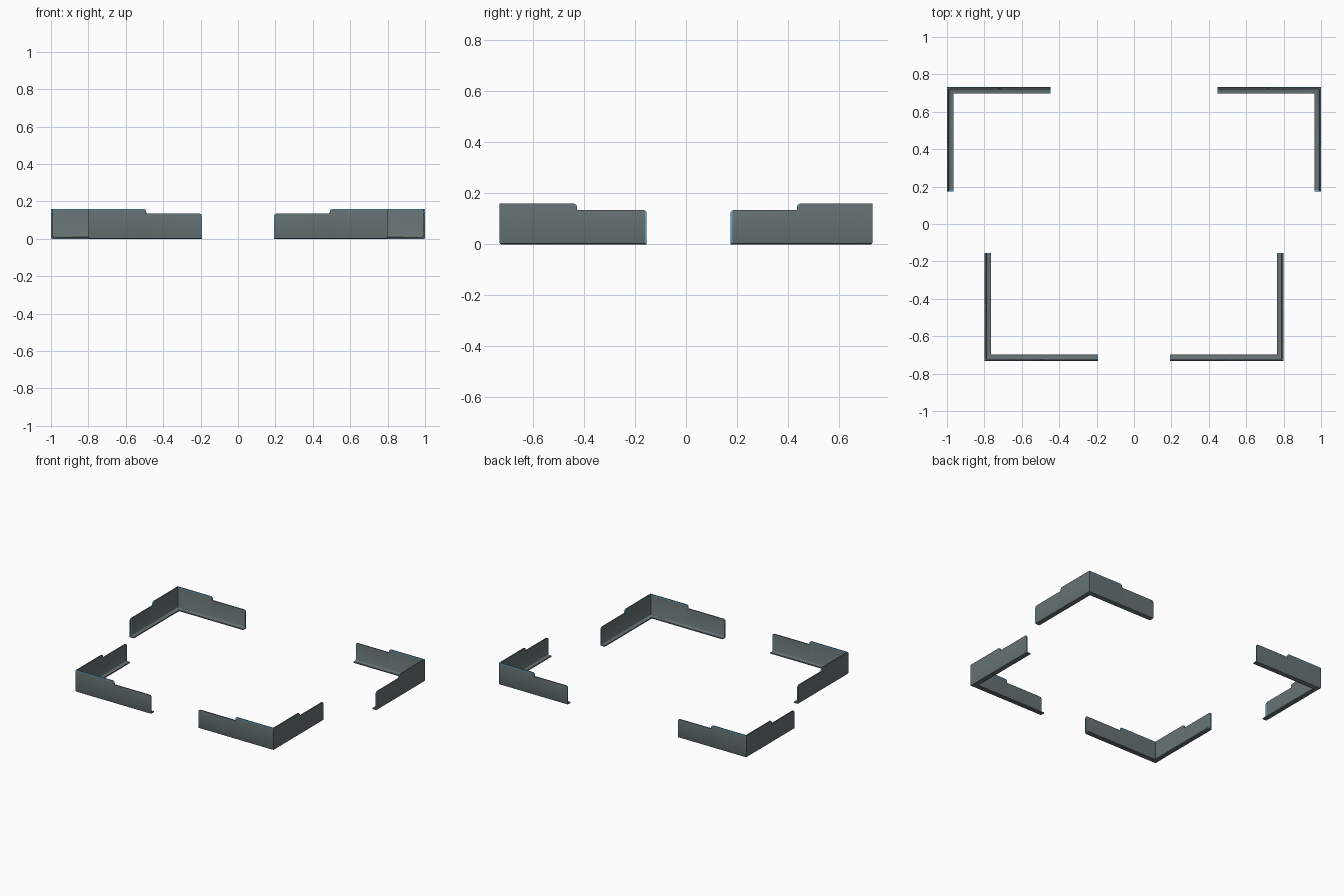
import bpy, bmesh

if "Cube" in bpy.data.objects:
    bpy.data.objects.remove(bpy.data.objects["Cube"])


def material(name, rgb):
    m = bpy.data.materials.new(name)
    m.diffuse_color = (*rgb, 1)
    m.use_nodes = True
    m.node_tree.nodes["Principled BSDF"].inputs["Base Color"].default_value = m.diffuse_color
    return m


STEEL = material("grey steel", (0.135, 0.17, 0.175))
BLUE = material("blue edge", (0.09, 0.40, 0.68))
HIGH, LOW = 0.16, 0.135


def section(h):
    # Thin upright wall with an inward foot: (depth from outer face, z)
    return [(0.007, 0), (0.035, 0), (0.035, 0.008), (0.016, 0.008),
            (0.012, 0.010), (0.010, 0.014), (0.010, h - 0.006), (0.009, h),
            (0.001, h), (0, h - 0.006), (0, 0.007), (0.002, 0.002)]


def arm_stations(step, length, tip):
    # Heights from the corner outward, with rounded shoulder and end
    return [(step - 0.012, HIGH), (step - 0.005, HIGH - 0.004),
            (step - 0.001, HIGH - 0.011), (step, LOW),
            (length - 0.013, LOW), (length - tip, LOW - 0.003),
            (length, LOW - 0.010)]


def bracket(name, cx, cy, sy, x_arm, y_arm):
    bm = bmesh.new()
    stations = [("x", t, h) for t, h in reversed(arm_stations(*x_arm))]
    stations += [("c", 0, HIGH)]
    stations += [("y", t, h) for t, h in arm_stations(*y_arm)]
    rings = []
    for kind, t, h in stations:
        ring = []
        for d, z in section(h):
            dx = t if kind == "x" else d
            dy = t if kind == "y" else d
            ring.append(bm.verts.new((cx - dx, cy - sy * dy, z)))
        rings.append(ring)
    n = len(rings[0])
    last = len(rings) - 2
    for i, (a, b) in enumerate(zip(rings, rings[1:])):
        for k in range(n):
            j = (k + 1) % n
            f = bm.faces.new((a[k], a[j], b[j], b[k]))
            # Blue rim strips: tall top of the x arm, shoulders and both tips
            rim = k in (6, 8) and 3 <= i <= 6
            shoulder = k in (6, 7, 8) and i in (3, 4, 8, 9, 10)
            tip = i in (0, last)
            if rim or shoulder or tip:
                f.material_index = 1
    for ring in (rings[0], rings[-1]):
        bm.faces.new(ring)
    bmesh.ops.recalc_face_normals(bm, faces=bm.faces)
    me = bpy.data.meshes.new(name)
    bm.to_mesh(me)
    bm.free()
    me.materials.append(STEEL)
    me.materials.append(BLUE)
    ob = bpy.data.objects.new(name, me)
    bpy.context.collection.objects.link(ob)
    # Opposite-hand bracket on the other side
    ob.modifiers.new("mirror", "MIRROR").use_mirror_merge = False
    bpy.ops.object.select_all(action="DESELECT")
    ob.select_set(True)
    bpy.context.view_layer.objects.active = ob
    bpy.ops.object.shade_smooth_by_angle(angle=0.8)


# Wide back pair and narrower front pair: (shoulder, length, blue tip) per arm
bracket("back_corner_brackets", 1.0, 0.732, 1,
        (0.285, 0.553, 0.004), (0.297, 0.557, 0.007))
bracket("front_corner_brackets", 0.8, -0.732, -1,
        (0.31, 0.607, 0.004), (0.305, 0.577, 0.005))
